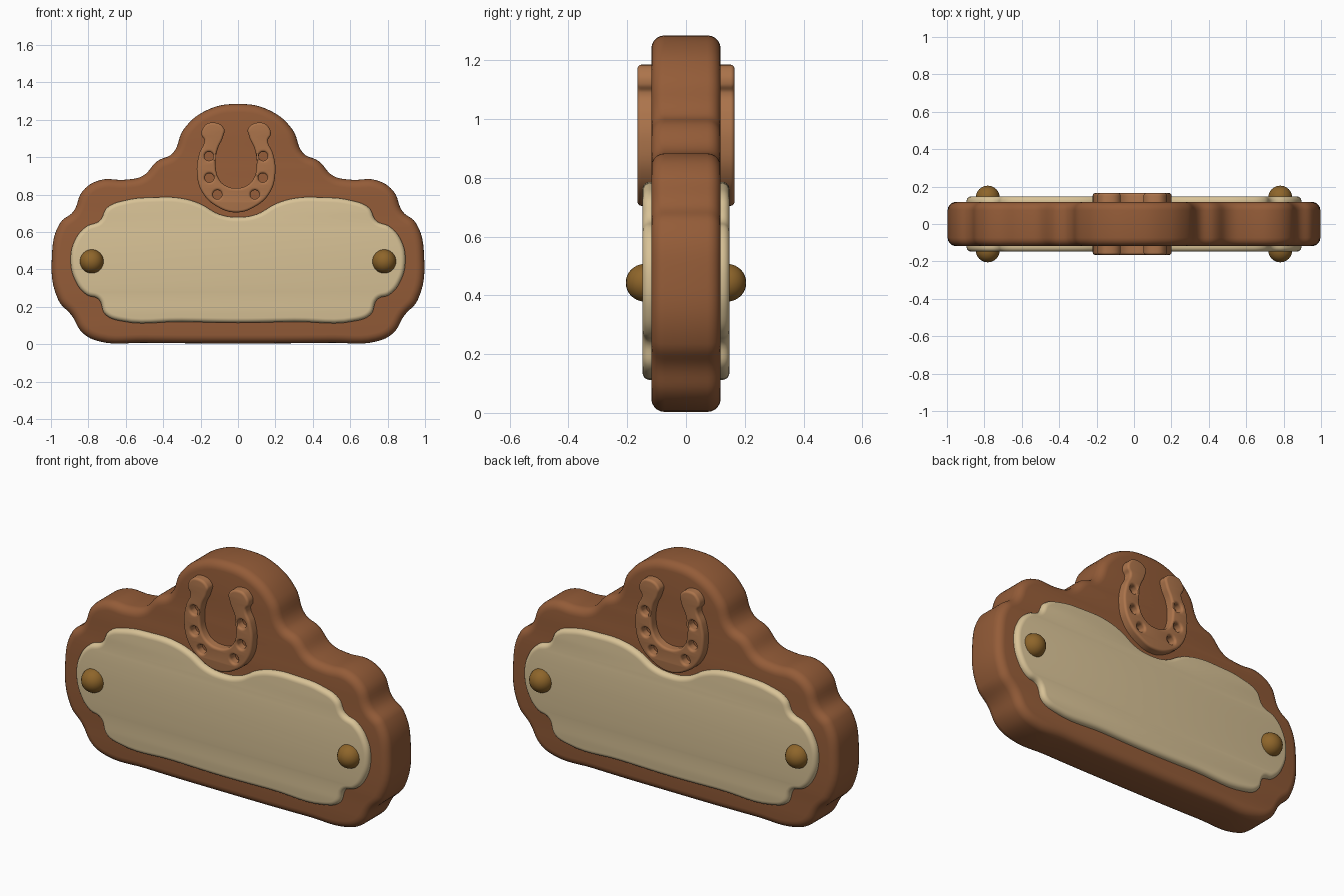
import bpy, bmesh
from math import radians, sin, cos, pi
from mathutils import Matrix

default = bpy.data.objects.get("Cube")
if default:
    bpy.data.objects.remove(default, do_unlink=True)


def linear(c):
    c /= 255
    return c / 12.92 if c <= 0.04045 else ((c + 0.055) / 1.055) ** 2.4


def material(name, *rgb):
    mat = bpy.data.materials.new(name)
    mat.use_nodes = True
    color = [linear(c) for c in rgb] + [1]
    mat.diffuse_color = color
    shader = mat.node_tree.nodes["Principled BSDF"]
    shader.inputs["Base Color"].default_value = color
    shader.inputs["Roughness"].default_value = 0.7
    return mat


wood = material("brown wood", 148, 92, 56)
cream = material("cream panel", 216, 194, 150)
copper = material("light copper", 172, 116, 75)
brass = material("dark brass", 142, 101, 42)


def finish(name, mesh, mat):
    """Link a mesh as a smooth shaded object of one colour."""
    obj = bpy.data.objects.new(name, mesh)
    bpy.context.collection.objects.link(obj)
    mesh.materials.clear()
    mesh.materials.append(mat)
    bpy.ops.object.select_all(action='DESELECT')
    obj.select_set(True)
    bpy.context.view_layer.objects.active = obj
    bpy.ops.object.shade_smooth_by_angle(angle=radians(40))
    return obj


def mirrored(half):
    """Close a right-hand outline whose two ends lie on the middle line."""
    return half + [(-x, z) for x, z in reversed(half[1:-1])]


def slab(name, outlines, depth, bevel, mat, shift=0):
    """Rounded upright slab from smooth outlines; later outlines are holes."""
    curve = bpy.data.curves.new(name + " outline", 'CURVE')
    curve.dimensions = '2D'
    curve.fill_mode = 'BOTH'
    curve.resolution_u = 6
    curve.extrude = depth - bevel
    curve.bevel_depth = bevel
    curve.bevel_resolution = 4
    curve.offset = -bevel
    for outline in outlines:
        spline = curve.splines.new('BEZIER')
        spline.bezier_points.add(len(outline) - 1)
        spline.use_cyclic_u = True
        for point, (x, z) in zip(spline.bezier_points, outline):
            point.co = (x + shift, z, 0)
            point.handle_left_type = point.handle_right_type = 'AUTO'
    helper = bpy.data.objects.new(name + " helper", curve)
    bpy.context.collection.objects.link(helper)
    bpy.context.view_layer.update()
    graph = bpy.context.evaluated_depsgraph_get()
    mesh = bpy.data.meshes.new_from_object(helper.evaluated_get(graph))
    bpy.data.objects.remove(helper, do_unlink=True)
    bm = bmesh.new()
    bm.from_mesh(mesh)
    bmesh.ops.remove_doubles(bm, verts=bm.verts, dist=0.0002)
    bmesh.ops.recalc_face_normals(bm, faces=bm.faces)
    bm.to_mesh(mesh)
    bm.free()
    mesh.transform(Matrix.Rotation(radians(90), 4, 'X'))
    mesh.name = name
    return finish(name, mesh, mat)


# Scalloped wooden board with an arched crest
board = [(0, 1.285), (.17, 1.25), (.29, 1.15), (.35, 1.02), (.43, .98),
         (.51, .9), (.6, .88), (.74, .877), (.83, .82), (.88, .71),
         (.95, .65), (.995, .47), (.96, .235), (.89, .155), (.83, .06),
         (.74, .015), (.5, .008), (0, .005)]
slab("board", [mirrored(board)], .118, .045, wood)

# Raised cream panel on both faces
panel = [(0, .68), (.1, .695), (.2, .75), (.3, .78), (.45, .785), (.6, .77),
         (.7, .73), (.74, .66), (.81, .63), (.87, .56), (.895, .45),
         (.865, .33), (.81, .265), (.745, .24), (.71, .16), (.63, .125),
         (.3, .12), (0, .115)]
slab("panel", [mirrored(panel)], .148, .025, cream)

# Horseshoe with six nail holes
shoe = [(0, .705), (.1, .735), (.18, .81), (.21, .92), (.197, 1.02),
        (.17, 1.09), (.185, 1.12), (.175, 1.16), (.135, 1.185), (.065, 1.155),
        (.07, 1.11), (.1, 1.04), (.11, .96), (.09, .88), (.05, .845),
        (0, .835)]
holes = [[(side * x + .024 * cos(k * pi / 4), z + .024 * sin(k * pi / 4))
          for k in range(8)]
         for side in (-1, 1) for x, z in ((.145, 1.005), (.143, .89), (.1, .8))]
slab("horseshoe", [mirrored(shoe)] + holes, .165, .013, copper, -.01)

# Domed rivets at both ends of each face
for side, side_name in ((1, "left"), (-1, "right")):
    for face, face_name in ((-1, "front"), (1, "back")):
        name = f"rivet_{face_name}_{side_name}"
        mesh = bpy.data.meshes.new(name)
        bm = bmesh.new()
        bmesh.ops.create_uvsphere(bm, u_segments=24, v_segments=16, radius=.064)
        bm.to_mesh(mesh)
        bm.free()
        rivet = finish(name, mesh, brass)
        rivet.location = (side * .782, face * .141, .443)
